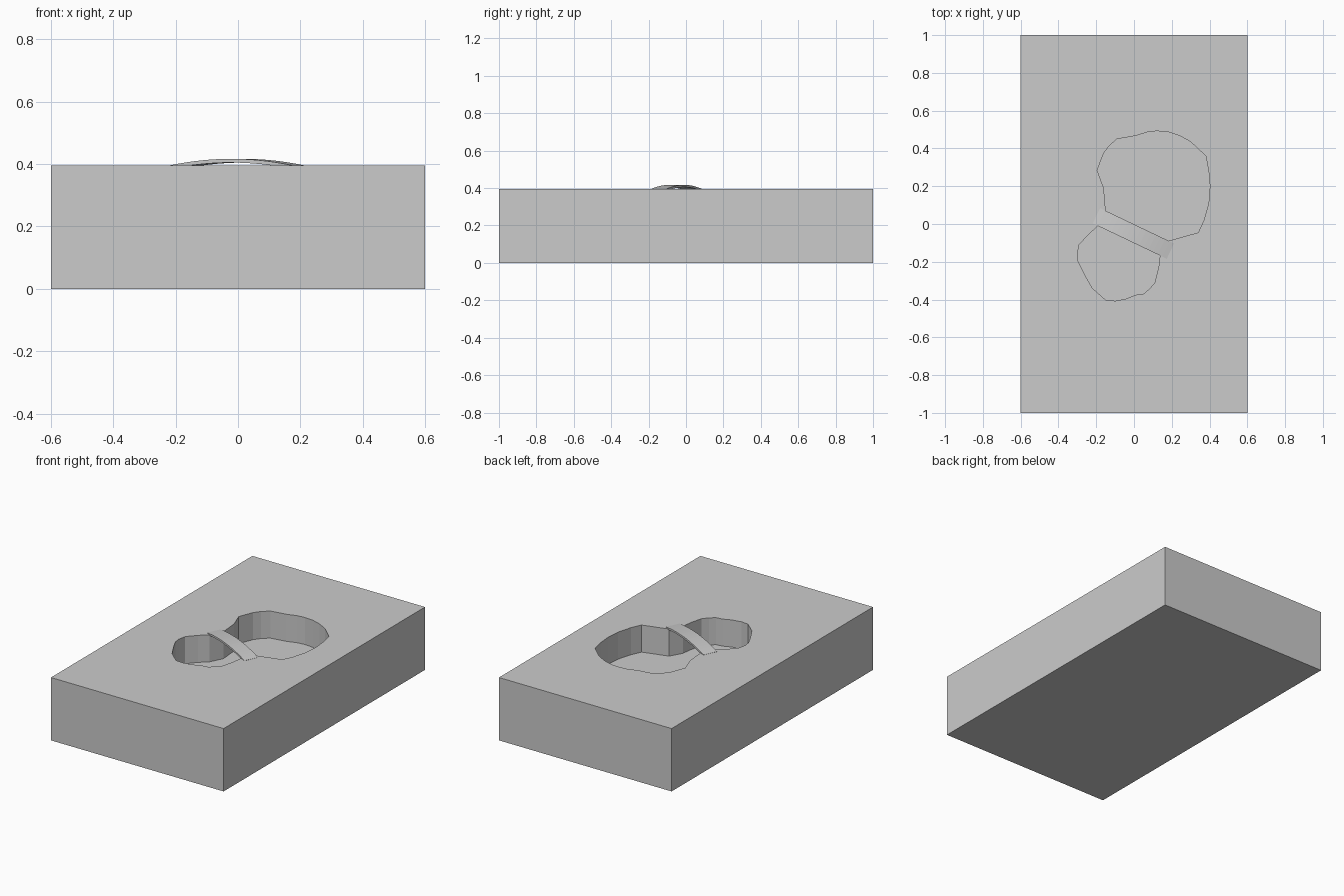
import bpy, bmesh, math

if "Cube" in bpy.data.objects:
    bpy.data.objects.remove(bpy.data.objects["Cube"])

TOP = 0.395
FLOOR = 0.225


def prism(name, outline, z0, z1):
    """Extrude a flat outline from z0 to z1."""
    bm = bmesh.new()
    face = bm.faces.new([bm.verts.new((x, y, z0)) for x, y in outline])
    ext = bmesh.ops.extrude_face_region(bm, geom=[face])
    for v in ext["geom"]:
        if isinstance(v, bmesh.types.BMVert):
            v.co.z = z1
    bmesh.ops.recalc_face_normals(bm, faces=bm.faces)
    me = bpy.data.meshes.new(name)
    bm.to_mesh(me)
    bm.free()
    ob = bpy.data.objects.new(name, me)
    bpy.context.collection.objects.link(ob)
    return ob


# Ground block
block = prism("ground_block", [(-0.6, -1), (0.6, -1), (0.6, 1), (-0.6, 1)], 0, TOP)

# Two-lobed pond recess
pond = [(-0.15, 0.07), (-0.16, 0.19), (-0.195, 0.285), (-0.16, 0.375),
        (-0.13, 0.415), (-0.09, 0.45), (0.01, 0.467), (0.07, 0.486), (0.12, 0.492),
        (0.18, 0.487), (0.24, 0.468), (0.30, 0.435), (0.38, 0.36), (0.395, 0.28),
        (0.402, 0.20), (0.395, 0.11), (0.37, 0.02), (0.34, -0.045), (0.18, -0.09),
        (0.138, -0.165), (0.13, -0.23), (0.11, -0.31), (0.08, -0.345), (0.05, -0.37),
        (0.01, -0.375), (-0.04, -0.395), (-0.10, -0.407), (-0.15, -0.402),
        (-0.22, -0.34), (-0.26, -0.27), (-0.295, -0.20), (-0.30, -0.16),
        (-0.29, -0.11), (-0.24, -0.055), (-0.19, -0.01)]
cutter = prism("pond_cutter", pond, FLOOR, TOP + 0.2)
cutter.hide_render = True
mod = block.modifiers.new("pond", "BOOLEAN")
mod.operation, mod.solver, mod.object = "DIFFERENCE", "EXACT", cutter
bpy.context.view_layer.objects.active = block
bpy.ops.object.modifier_apply(modifier=mod.name)
bpy.data.objects.remove(cutter)

# Arched footbridge: side profile extruded across its width
HALF, RISE, THICK, STEPS = 0.217, 0.021, 0.012, 16
upper = [(HALF * (2 * i / STEPS - 1), RISE * (1 - (2 * i / STEPS - 1) ** 2))
         for i in range(STEPS + 1)]
profile = upper + [(x, z - THICK) for x, z in reversed(upper)]
bridge = prism("arched_bridge", profile, -0.045, 0.045)
bridge.rotation_euler = (math.radians(90), 0, math.radians(-25.5))
bridge.location = (-0.003, -0.05, TOP + 0.001)
